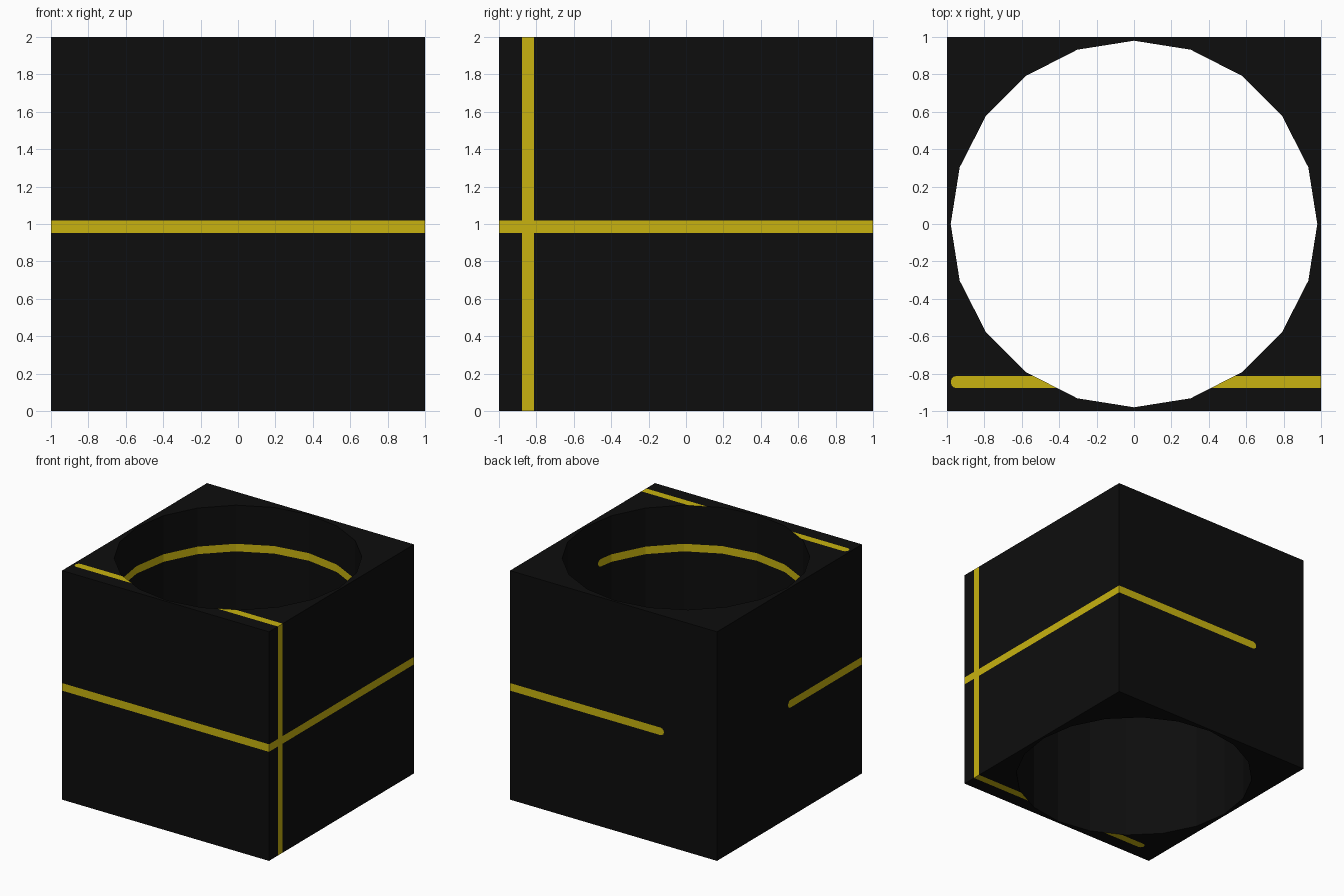
import bpy, bmesh, math
from mathutils import Vector

if "Cube" in bpy.data.objects:
    bpy.data.objects.remove(bpy.data.objects["Cube"])

H = 0.033          # stripe half width
R, SIDES = 0.98, 20


def material(name, rgb):
    m = bpy.data.materials.new(name)
    m.diffuse_color = (*rgb, 1)
    m.use_nodes = True
    m.node_tree.nodes["Principled BSDF"].inputs["Base Color"].default_value = m.diffuse_color
    return m


# Square block with a twenty-sided bore
bm = bmesh.new()


def loop(points):
    vs = [bm.verts.new((x, y, 0)) for x, y in points]
    return [bm.edges.new((vs[i - 1], vs[i])) for i in range(len(vs))]


angles = [2 * math.pi * i / SIDES for i in range(SIDES)]
edges = loop([(-1, -1), (1, -1), (1, 1), (-1, 1)])
edges += loop([(R * math.cos(a), R * math.sin(a)) for a in angles])
bmesh.ops.triangle_fill(bm, edges=edges, use_beauty=True)
ext = bmesh.ops.extrude_face_region(bm, geom=bm.faces[:], use_keep_orig=True)
bmesh.ops.translate(bm, vec=(0, 0, 2),
                    verts=[g for g in ext["geom"] if isinstance(g, bmesh.types.BMVert)])
bmesh.ops.recalc_face_normals(bm, faces=bm.faces[:])


def stripe(normal, tip, direction, length=4):
    """Cut a round-ended stripe into the faces that point along normal."""
    n, tip, d = Vector(normal), Vector(tip), Vector(direction)
    side = n.cross(d)
    local = [(H - H * math.sin(math.pi * i / 6), H * math.cos(math.pi * i / 6))
             for i in range(7)] + [(length, -H), (length, H)]
    pts = [tip + d * a + side * b for a, b in local]
    mid = sum(pts, Vector()) / len(pts)
    bm.normal_update()
    sel = [f for f in bm.faces if f.normal.dot(n) > 0.999]
    for i, p in enumerate(pts):
        out = (p - pts[i - 1]).cross(n).normalized()
        if out.dot(mid - p) > 0:
            out = -out
        geom = set(sel)
        for f in sel:
            geom.update(f.edges)
            geom.update(f.verts)
        res = bmesh.ops.bisect_plane(bm, geom=list(geom), dist=1e-6,
                                     plane_co=p, plane_no=out)
        sel = [f for f in res["geom"] if isinstance(f, bmesh.types.BMFace)
               and (f.calc_center_median() - p).dot(out) < 0]
    for f in sel:
        f.material_index = 1


# Level stripe around the outside, open at the back left corner
Z = 0.985
stripe((0, -1, 0), (-2, -1, Z), (1, 0, 0))
stripe((1, 0, 0), (1, -2, Z), (0, 1, 0))
stripe((0, 1, 0), (-0.487, 1, Z), (1, 0, 0))
stripe((-1, 0, 0), (-1, 0.02, Z), (0, -1, 0))

# Upright stripe over top, right side and bottom
Y = -0.845
stripe((0, 0, 1), (-0.98, Y, 2), (1, 0, 0))
stripe((1, 0, 0), (1, Y, -1), (0, 0, 1))
stripe((0, 0, -1), (-0.815, Y, 0), (1, 0, 0))

# Stripe around the bore wall, with a rounded end on the last facet
for i in range(1, SIDES):
    a = math.radians(18 * i + 9)
    n = Vector((-math.cos(a), -math.sin(a), 0))
    t = Vector((math.sin(a), -math.cos(a), 0))
    start = 0.0 if i == SIDES - 1 else -1
    mid = -n * R * math.cos(math.pi / SIDES) + Vector((0, 0, 1.63))
    stripe(n, mid + t * start, t)

mesh = bpy.data.meshes.new("bored_block")
bm.to_mesh(mesh)
bm.free()
mesh.materials.append(material("black", (0.004, 0.004, 0.004)))
mesh.materials.append(material("yellow", (0.58, 0.45, 0.005)))
obj = bpy.data.objects.new("bored_block", mesh)
bpy.context.collection.objects.link(obj)
